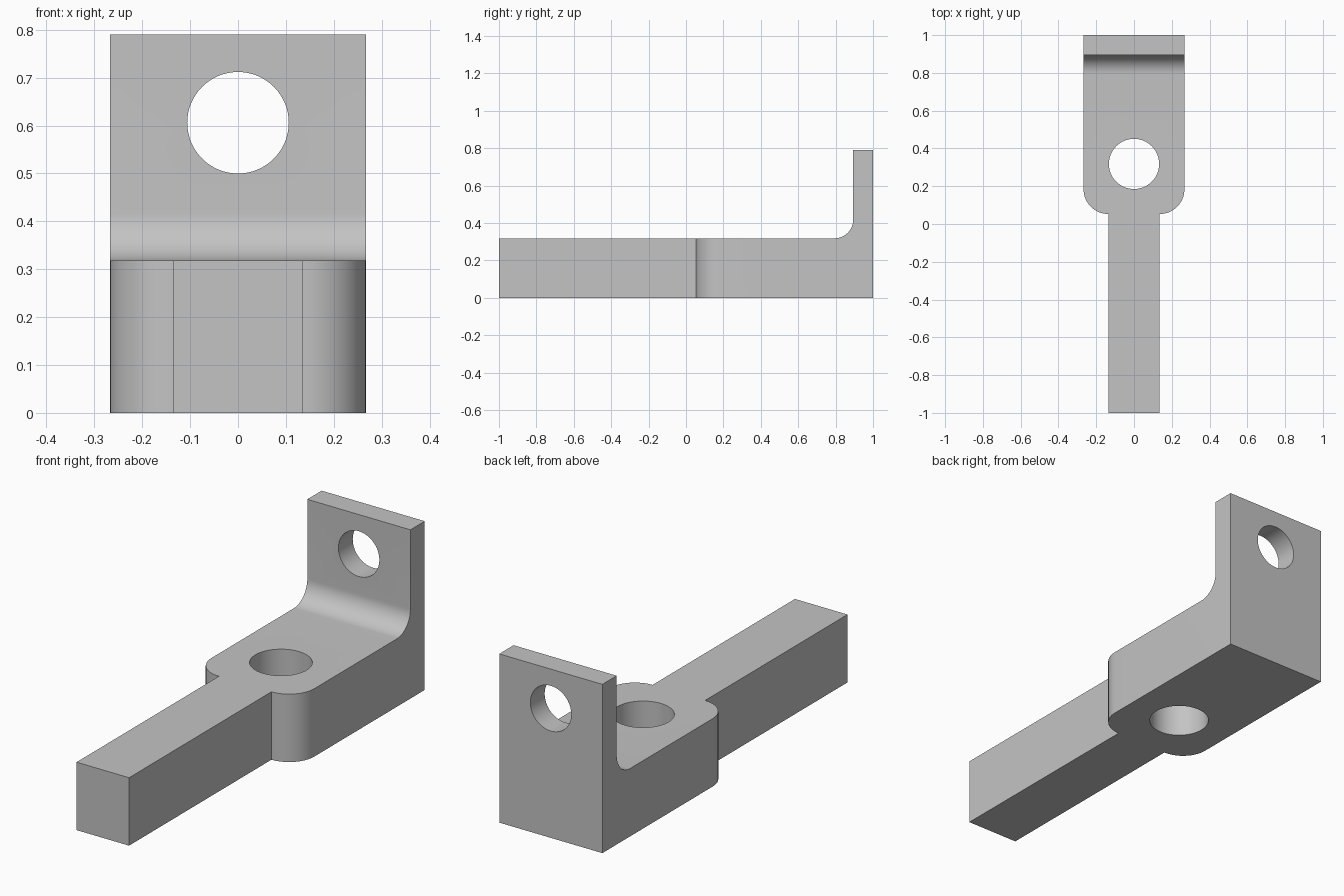
import bpy, bmesh, math
from mathutils import Vector

if "Cube" in bpy.data.objects:
    bpy.data.objects.remove(bpy.data.objects["Cube"])

W, N = 0.267, 0.136          # half widths of the wide block and the narrow bar
T, H = 0.318, 0.79           # base thickness, full height
Y0, YW = 0.894, 0.053        # front of the upright plate, front of the wide block

metal = bpy.data.materials.new("grey metal")
metal.diffuse_color = (0.55, 0.55, 0.55, 1)
metal.use_nodes = True
metal.node_tree.nodes["Principled BSDF"].inputs["Base Color"].default_value = metal.diffuse_color


def arc(cx, cy, r, a0, a1, n=16):
    return [(cx + r * math.cos(math.radians(a0 + (a1 - a0) * i / n)),
             cy + r * math.sin(math.radians(a0 + (a1 - a0) * i / n))) for i in range(n + 1)]


def prism(name, points, sweep):
    """Extrude a closed outline of 3D points along a vector."""
    bm = bmesh.new()
    face = bm.faces.new([bm.verts.new(p) for p in points])
    new = bmesh.ops.extrude_face_region(bm, geom=[face])["geom"]
    bmesh.ops.translate(bm, vec=Vector(sweep), verts=[v for v in new if isinstance(v, bmesh.types.BMVert)])
    bmesh.ops.recalc_face_normals(bm, faces=bm.faces)
    mesh = bpy.data.meshes.new(name)
    bm.to_mesh(mesh)
    bm.free()
    mesh.materials.append(metal)
    ob = bpy.data.objects.new(name, mesh)
    bpy.context.collection.objects.link(ob)
    return ob


def boolean(target, tool, operation):
    mod = target.modifiers.new(operation.lower(), "BOOLEAN")
    mod.operation, mod.solver, mod.object = operation, "EXACT", tool
    bpy.context.view_layer.objects.active = target
    bpy.ops.object.modifier_apply(modifier=mod.name)
    bpy.data.objects.remove(tool)


# Side profile: flat bar, inner fillet and upright plate
side = [(-1, 0), (1, 0), (1, H), (Y0, H)]
side += arc(Y0 - 0.1, T + 0.1, 0.1, 0, -90) + [(-1, T)]
bracket = prism("bracket", [(-0.5, y, z) for y, z in side], (1, 0, 0))

# Plan outline: narrow bar widening into a block with rounded shoulders
r = W - N
half = [(N, -1.1), (N, YW)] + arc(N, YW + r, r, -90, 0)[1:] + [(W, 1.1)]
plan = half + [(-x, y) for x, y in reversed(half)]
boolean(bracket, prism("plan_outline", [(x, y, -0.1) for x, y in plan], (0, 0, 1)), "INTERSECT")

# Vertical hole through the block, horizontal hole through the upright
circle = arc(0, 0, 1, 0, 360, 64)[:-1]
boolean(bracket, prism("block_hole", [(0.133 * a, 0.318 + 0.133 * b, -0.1) for a, b in circle],
                       (0, 0, 0.6)), "DIFFERENCE")
boolean(bracket, prism("plate_hole", [(0.106 * a, 0.8, 0.606 + 0.106 * b) for a, b in circle],
                       (0, 0.4, 0)), "DIFFERENCE")

# Smooth curved walls, keep the hard edges
bpy.ops.object.select_all(action="DESELECT")
bracket.select_set(True)
bpy.context.view_layer.objects.active = bracket
bpy.ops.object.shade_smooth_by_angle(angle=math.radians(30))
